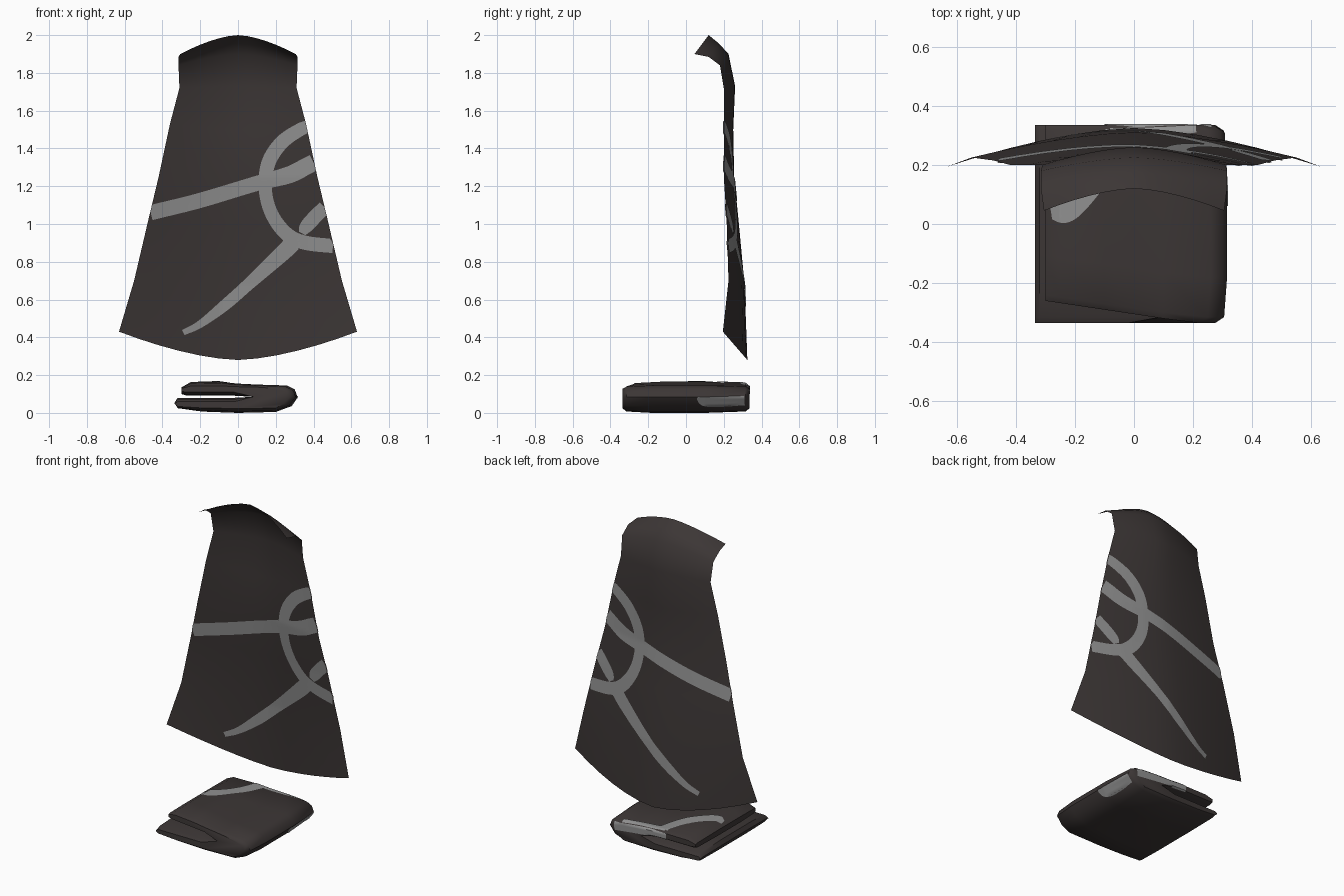
import bpy, bmesh, math
from mathutils import Vector
from mathutils.bvhtree import BVHTree

if "Cube" in bpy.data.objects:
    bpy.data.objects.remove(bpy.data.objects["Cube"])


def material(name, rgb):
    m = bpy.data.materials.new(name)
    m.diffuse_color = (*rgb, 1)
    m.use_nodes = True
    m.node_tree.nodes["Principled BSDF"].inputs["Base Color"].default_value = m.diffuse_color
    return m


CLOTH = material("dark cloth", (0.045, 0.037, 0.036))
STRIPE = material("grey stripe", (0.28, 0.28, 0.28))


def make(name, verts, faces, mat, fix=False):
    me = bpy.data.meshes.new(name)
    me.from_pydata([tuple(v) for v in verts], [], faces)
    me.materials.append(mat)
    if fix:
        bm = bmesh.new()
        bm.from_mesh(me)
        bmesh.ops.recalc_face_normals(bm, faces=bm.faces)
        bm.to_mesh(me)
        bm.free()
    ob = bpy.data.objects.new(name, me)
    bpy.context.collection.objects.link(ob)
    bpy.ops.object.select_all(action='DESELECT')
    ob.select_set(True)
    bpy.context.view_layer.objects.active = ob
    bpy.ops.object.shade_smooth_by_angle(angle=math.radians(50))
    return ob


def grid_faces(rows, cols):
    return [(r * cols + c, r * cols + c + 1, (r + 1) * cols + c + 1, (r + 1) * cols + c)
            for r in range(rows - 1) for c in range(cols - 1)]


# Cape: rows of (centre y, centre z, edge y, edge z, half width)
rows = [(.12, 2.0, .045, 1.90, .305), (.175, 1.955, .12, 1.885, .315),
        (.225, 1.90, .18, 1.84, .315), (.26, 1.73, .20, 1.72, .31),
        (.25, 1.50, .20, 1.53, .36), (.255, 1.25, .20, 1.25, .42),
        (.28, 1.00, .215, 1.02, .475), (.31, .68, .225, .70, .55),
        (.325, .28, .195, .43, .63)]
N = 12
verts = []
for cy, cz, ey, ez, w in rows:
    for i in range(N + 1):
        u = 2 * i / N - 1
        f = abs(u) ** 1.6
        verts.append((u * w, cy + (ey - cy) * f, cz + (ez - cz) * f))
cape = make("cape", verts, grid_faces(len(rows), N + 1), CLOTH)

# Folded cloth: C-shaped section, open on the left, run from front to back
section = [(-.335, .06), (-.32, .03), (-.19, .012), (0, .005), (.2, .01), (.28, .04),
           (.315, .09), (.3, .13), (.26, .15), (.1, .155), (0, .16), (-.1, .17),
           (-.25, .168), (-.3, .14), (-.3, .105), (-.27, .096), (-.02, .096),
           (.08, .09), (-.02, .085), (-.32, .085)]
# stations: y, shrink of each layer, inset of the fold
stations = [(-.335, .55, .04), (-.315, .18, .01), (-.18, 0, 0),
            (.1, 0, 0), (.315, .18, .01), (.335, .55, .04)]
verts = []
for y, k, inset in stations:
    for x, z in section:
        mid = .047 if z < .0899 else .13
        px, py = x, y
        if x > .25:
            mid, px = .088, x - inset
        if x == .08:
            mid = z
        zz = z + (mid - z) * k * (.5 if x > .25 else 1)
        if z > .0899 and y < -.1 and x < .2:      # slanted front edge of top layer
            py += .075 * (.2 - x) / .5
        verts.append((px, py, max(zz, 0)))
n = len(section)
faces = [(s * n + i, s * n + (i + 1) % n, (s + 1) * n + (i + 1) % n, (s + 1) * n + i)
         for s in range(len(stations) - 1) for i in range(n)]
faces += [tuple(range(n)), tuple(range((len(stations) - 1) * n, len(stations) * n))]
zmin = min(v[2] for v in verts)
folded = make("folded_cloth", [(x, y, z - zmin) for x, y, z in verts], faces, CLOTH, True)


def smooth_path(pts, steps=10):
    """Interpolate (a, b, width) points with a Catmull-Rom curve."""
    p = [Vector(q) for q in pts]
    p = [2 * p[0] - p[1]] + p + [2 * p[-1] - p[-2]]
    out = []
    for i in range(1, len(p) - 2):
        a, b, c, d = p[i - 1:i + 3]
        for s in range(steps):
            t = s / steps
            out.append(.5 * (2 * b + (c - a) * t + (2 * a - 5 * b + 4 * c - d) * t * t
                             + (3 * b - a - 3 * c + d) * t ** 3))
    return out + [p[-2]]


def stripe(name, target, pts, axis, side, across=6, gap=.004):
    """Lay a flat stripe on the target, projected along an axis from one side."""
    me = target.data
    tree = BVHTree.FromPolygons([v.co.copy() for v in me.vertices],
                                [tuple(p.vertices) for p in me.polygons])
    d = Vector((0, 0, 0))
    d[axis] = -side
    others = [i for i in range(3) if i != axis]

    def hit(q):
        o = Vector((0, 0, 0))
        o[axis] = 3 * side
        o[others[0]], o[others[1]] = q
        loc = tree.ray_cast(o, d)[0]
        return None if loc is None else loc - d * gap

    path = smooth_path(pts)
    verts = []
    for i, p in enumerate(path):
        t = (path[min(i + 1, len(path) - 1)] - path[max(i - 1, 0)]).xy.normalized()
        nrm = Vector((-t.y, t.x))
        if hit(p.xy) is None:
            continue

        def reach(sign):      # trim the width where the cloth ends
            for k in range(20, 0, -1):
                if hit(p.xy + nrm * sign * p.z * .5 * k / 20) is not None:
                    return sign * p.z * .5 * k / 20
            return 0
        lo, hi = reach(-1), reach(1)
        for j in range(across + 1):
            q = p.xy + nrm * (lo + (hi - lo) * j / across)
            verts.append(hit(q) or hit(p.xy))
    r = len(verts) // (across + 1)
    ob = make(name, verts, grid_faces(r, across + 1), STRIPE)
    if ob.data.polygons and sum(f.normal[axis] * f.area for f in ob.data.polygons) * side < 0:
        ob.data.flip_normals()


# Cape stripes, as (x, z, width), on both sides of the sheet
marks = {
    "band": [(-.50, 1.05, .08), (-.42, 1.07, .08), (-.2, 1.125, .08), (.1, 1.215, .08),
             (.27, 1.26, .09), (.37, 1.31, .09), (.44, 1.345, .09)],
    "ring": [(.39, 1.52, .065), (.33, 1.50, .07), (.23, 1.43, .075), (.16, 1.32, .075),
             (.145, 1.18, .07), (.18, 1.05, .07), (.26, .945, .075), (.36, .90, .075),
             (.54, .88, .075)],
    "dash": [(.34, .95, .04), (.36, .985, .07), (.41, 1.04, .075), (.47, 1.10, .07)],
    "tail": [(.29, .90, .09), (.23, .84, .085), (.06, .685, .065), (-.07, .57, .06),
             (-.2, .47, .04), (-.29, .425, .03)],
}
for label, pts in marks.items():
    for side, where in ((-1, "front"), (1, "back")):
        stripe(f"cape_{label}_{where}", cape, pts, 1, side)

# Folded cloth stripes on top, back edge and right edge
stripe("cloth_top_stripe", folded, [(-.28, .035, .04), (-.23, .045, .08), (-.16, .11, .075),
                                    (-.10, .2, .075), (-.06, .31, .075)], 2, 1)
stripe("cloth_top_edge_stripe", folded, [(-.08, .305, .04), (.07, .31, .035), (.21, .322, .025)], 2, 1)
stripe("cloth_back_stripe", folded, [(-.10, .125, .04), (.05, .12, .045), (.26, .10, .05)], 1, 1)
stripe("cloth_right_stripe", folded, [(.06, .08, .015), (.1, .06, .05), (.2, .06, .055),
                                      (.31, .065, .05)], 0, 1)
